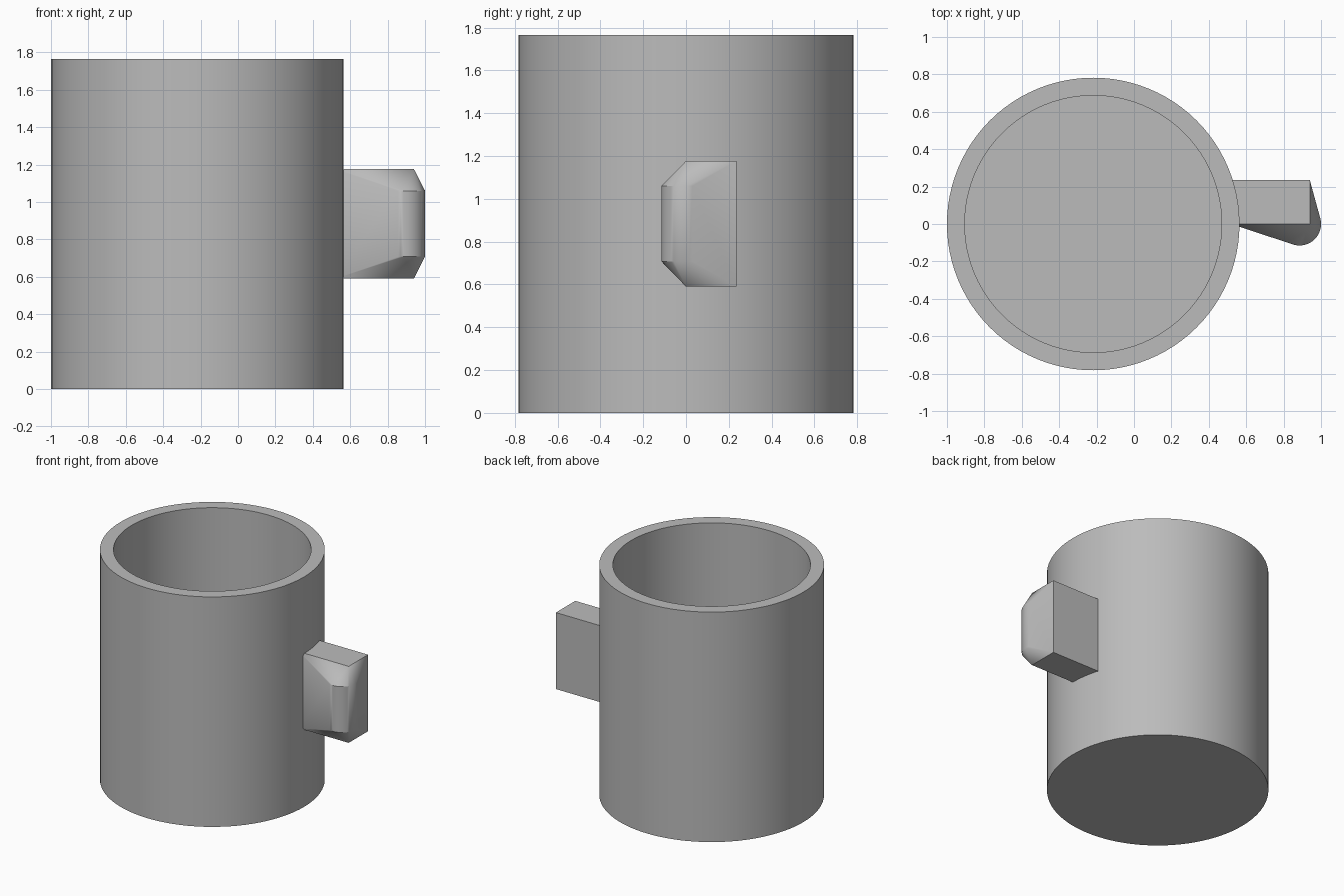
import bpy, bmesh
from math import cos, sin, tau, radians

cube = bpy.data.objects.get("Cube")
if cube:
    bpy.data.objects.remove(cube, do_unlink=True)

# Single grey material
grey = bpy.data.materials.new("plain grey")
grey.use_nodes = True
grey.diffuse_color = (0.5, 0.5, 0.5, 1)
grey.node_tree.nodes["Principled BSDF"].inputs["Base Color"].default_value = (0.5, 0.5, 0.5, 1)


def finish(bm, name, location=(0, 0, 0)):
    bmesh.ops.recalc_face_normals(bm, faces=bm.faces)
    mesh = bpy.data.meshes.new(name)
    bm.to_mesh(mesh)
    bm.free()
    obj = bpy.data.objects.new(name, mesh)
    obj.location = location
    bpy.context.collection.objects.link(obj)
    mesh.materials.append(grey)
    bpy.ops.object.select_all(action='DESELECT')
    obj.select_set(True)
    bpy.context.view_layer.objects.active = obj
    bpy.ops.object.shade_smooth_by_angle(angle=radians(30))
    return obj


# Hollow cup: wall profile turned around the vertical axis
SEGMENTS = 96
RADIUS, INNER, HEIGHT, FLOOR = 0.782, 0.687, 1.765, 0.1
bm = bmesh.new()
rings = []
for r, z in ((RADIUS, 0), (RADIUS, HEIGHT), (INNER, HEIGHT), (INNER, FLOOR)):
    rings.append([bm.verts.new((r * cos(tau * i / SEGMENTS), r * sin(tau * i / SEGMENTS), z))
                  for i in range(SEGMENTS)])
for low, high in zip(rings, rings[1:]):
    for i in range(SEGMENTS):
        j = (i + 1) % SEGMENTS
        bm.faces.new((low[i], low[j], high[j], high[i]))
bm.faces.new(rings[0])
bm.faces.new(rings[-1])
finish(bm, "cup_body", (-0.218, 0, 0))

# Handle grip: hull around a tall block and a shorter upright rod
bm = bmesh.new()
for x in (0.52, 0.94):
    for y in (0, 0.235):
        for z in (0.59, 1.177):
            bm.verts.new((x, y, z))
ROD_X, ROD_R, ROD_SIDES = 0.885, 0.115, 48
for z in (0.708, 1.06):
    for i in range(ROD_SIDES):
        a = tau * i / ROD_SIDES
        bm.verts.new((ROD_X + ROD_R * cos(a), ROD_R * sin(a), z))
bmesh.ops.convex_hull(bm, input=bm.verts)
bmesh.ops.delete(bm, geom=[v for v in bm.verts if not v.link_faces], context='VERTS')
bmesh.ops.dissolve_limit(bm, angle_limit=radians(0.5), verts=bm.verts, edges=bm.edges)
finish(bm, "handle_grip")
